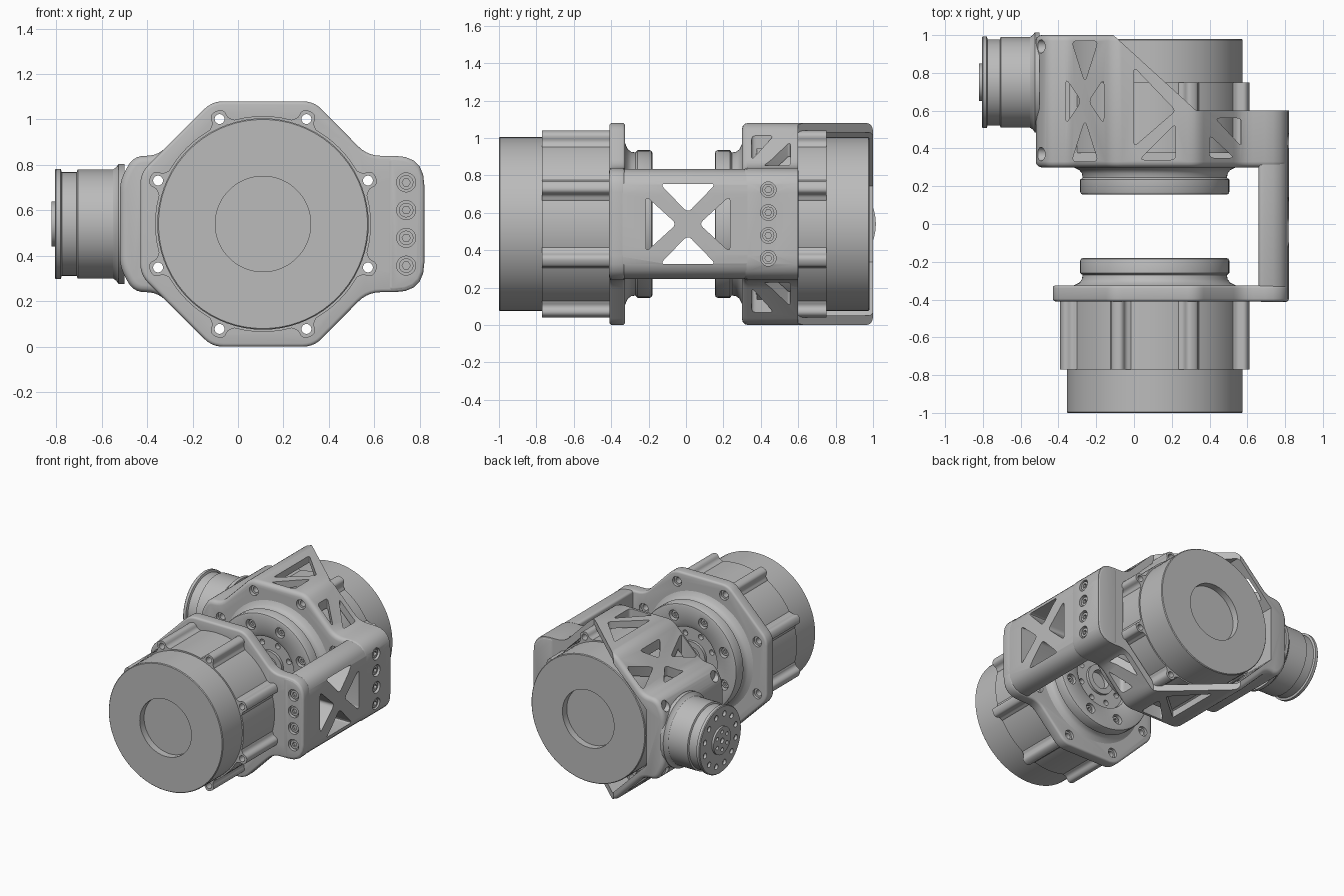
import bpy, bmesh
from math import sin, cos, pi, radians
from mathutils import Vector, Matrix

old = bpy.data.objects.get("Cube")
if old:
    bpy.data.objects.remove(old)

CX, CZ = 0.11, 0.54                      # main joint axis
grey = bpy.data.materials.new("machined_grey")
grey.use_nodes = True
grey.diffuse_color = (0.5, 0.5, 0.5, 1)
grey.node_tree.nodes["Principled BSDF"].inputs["Base Color"].default_value = (0.5, 0.5, 0.5, 1)


# ---------- helpers ----------
def place(axis, u, v, w):
    return Vector({'x': (w, u, v), 'y': (u, w, v), 'z': (u, v, w)}[axis])


def finish(name, bm):
    bmesh.ops.recalc_face_normals(bm, faces=bm.faces)
    me = bpy.data.meshes.new(name)
    bm.to_mesh(me)
    bm.free()
    me.materials.append(grey)
    ob = bpy.data.objects.new(name, me)
    bpy.context.collection.objects.link(ob)
    return ob


def rounded(pts, default=0.0, steps=5):
    """Round each corner (u, v[, setback]) with a short curve."""
    out = []
    for i, p in enumerate(pts):
        c = Vector(p[:2])
        d = p[2] if len(p) > 2 else default
        if d == 0:
            out.append(c)
            continue
        a, b = Vector(pts[i - 1][:2]), Vector(pts[(i + 1) % len(pts)][:2])
        a, b = c + (a - c).normalized() * d, c + (b - c).normalized() * d
        for k in range(steps + 1):
            t = k / steps
            out.append(a * (1 - t) ** 2 + c * 2 * t * (1 - t) + b * t * t)
    return out


def prism(name, axis, outlines, w0, w1, bevel=0):
    bm = bmesh.new()
    for pts in outlines:
        face = bm.faces.new([bm.verts.new(place(axis, p[0], p[1], w0)) for p in pts])
        ext = bmesh.ops.extrude_face_region(bm, geom=[face], use_keep_orig=True)
        new = [g for g in ext["geom"] if isinstance(g, bmesh.types.BMVert)]
        bmesh.ops.translate(bm, verts=new, vec=place(axis, 0, 0, w1 - w0))
    ob = finish(name, bm)
    if bevel:
        m = ob.modifiers.new("Edge", 'BEVEL')
        m.width, m.segments, m.limit_method = bevel, 3, 'ANGLE'
        m.angle_limit, m.use_clamp_overlap = radians(50), False
        apply(ob, m)
    return ob


def apply(ob, mod):
    with bpy.context.temp_override(object=ob, active_object=ob, selected_objects=[ob]):
        bpy.ops.object.modifier_apply(modifier=mod.name)


def cut(ob, *cutters):
    for c in cutters:
        m = ob.modifiers.new("Cut", 'BOOLEAN')
        m.operation, m.object, m.solver = 'DIFFERENCE', c, 'EXACT'
        apply(ob, m)
        bpy.data.objects.remove(c)


def circle(u, v, r, n=20):
    return [(u + r * cos(2 * pi * k / n), v + r * sin(2 * pi * k / n)) for k in range(n)]


def ring(u, v, radius, r, n=8, n_side=16):
    return [circle(u + radius * cos(2 * pi * (k + .5) / n),
                   v + radius * sin(2 * pi * (k + .5) / n), r, n_side) for k in range(n)]


def lathe(name, axis, u, v, profile, n=72):
    bm = bmesh.new()
    vs = [bm.verts.new(place(axis, u + r, v, w)) for r, w in profile]
    es = [bm.edges.new(e) for e in zip(vs, vs[1:])]
    bmesh.ops.spin(bm, geom=vs + es, cent=place(axis, u, v, 0), axis=place(axis, 0, 0, 1),
                   angle=2 * pi, steps=n, use_merge=False)
    bmesh.ops.remove_doubles(bm, verts=bm.verts, dist=1e-5)
    return finish(name, bm)


def lattice(u, v, top, side):
    """Four triangles leaving an X; each spec is (near, far, half width)."""
    tris = []
    for s in (1, -1):
        n, f, h = top
        tris.append([(u, v + s * n), (u + h, v + s * f), (u - h, v + s * f)])
        n, f, h = side
        tris.append([(u + s * n, v), (u + s * f, v - h), (u + s * f, v + h)])
    return [rounded(t, 0.03, 4) for t in tris]


def mirror_z(half):
    """Close an upper half outline, given relative to the axis height."""
    low = [(p[0], -p[1]) + tuple(p[2:]) for p in reversed(half)]
    return rounded([(p[0], p[1] + CZ) + tuple(p[2:]) for p in half + low])


ear = [(0.82, 0.30, 0.13), (0.57, 0.30, 0.06), (0.334, 0.54, 0.05), (-0.114, 0.54, 0.05)]

# ---------- front flange ----------
flange = prism("front_flange", 'y', [mirror_z(ear + [(-0.43, 0.224, 0.05)])], -0.41, -0.325, 0.015)
cut(flange, prism("cutter", 'y', ring(CX, CZ, 0.5, 0.022), -0.5, -0.2),
    prism("cutter", 'y', ring(CX, CZ, 0.5, 0.036), -0.345, -0.2))

# ---------- rear housing ----------
housing = prism("rear_housing", 'y',
                [mirror_z(ear + [(-0.354, 0.30, 0.05), (-0.46, 0.30, 0.05), (-0.52, 0.19, 0.05)])],
                0.30, 1.0, 0.03)
octagon = ring(CX, CZ, 0, 0)
octagon = [(CX + 0.53 * cos(pi / 8 + k * pi / 4), CZ + 0.53 * sin(pi / 8 + k * pi / 4)) for k in range(8)]
slope = [(-0.12, 1.01), (0.33, 0.6), (0.9, 0.6), (0.9, 1.1), (-0.12, 1.1)]
cut(housing, prism("cutter", 'y', [octagon], 0.38, 1.1),
    prism("cutter", 'z', [slope], -0.1, 1.2),
    prism("cutter", 'y', ring(CX, CZ, 0.5, 0.022), 0.2, 0.5),
    prism("cutter", 'y', ring(CX, CZ, 0.5, 0.036), 0.2, 0.325))
windows = lattice(-0.26, 0.65, (0.10, 0.32, 0.07), (0.02, 0.10, 0.12))
windows += [rounded(t, 0.025, 4) for t in (
    [(0, 0.83), (0, 0.41), (0.22, 0.60)], [(0.03, 0.34), (0.22, 0.34), (0.22, 0.53)],
    [(0.40, 0.35), (0.53, 0.35), (0.40, 0.47)], [(0.43, 0.56), (0.57, 0.56), (0.57, 0.41)])]
for lo, hi in ((0.78, 1.2), (-0.1, 0.30)):
    cut(housing, prism("cutter", 'z', windows, lo, hi))
cut(housing, prism("cutter", 'x', [circle(y, CZ + s * 0.24, 0.036) for y in (0.37, 0.94)
                                   for s in (1, -1)], -0.6, -0.47))

# ---------- side arm joining both ----------
arm_shape = mirror_z([(0.82, 0.295, 0.13), (0.66, 0.295, 0.02)])
arm = prism("side_arm", 'y', [arm_shape], -0.412, 0.602, 0.015)
heights = [CZ + k * 0.122 for k in (-1.5, -0.5, 0.5, 1.5)]
cut(arm, prism("cutter", 'x', lattice(0.01, CZ, (0.06, 0.215, 0.15), (0.06, 0.225, 0.15)), 0.5, 1),
    prism("cutter", 'x', [circle(0.44, z, 0.042) for z in heights], 0.79, 1),
    prism("cutter", 'y', [circle(0.74, z, 0.042) for z in heights], -0.5, -0.385))
cut(flange, prism("cutter", 'y', [circle(0.74, z, 0.042) for z in heights], -0.5, -0.385))
cut(housing, prism("cutter", 'x', [circle(0.44, z, 0.042) for z in heights], 0.79, 1))

# screws sunk in the arm
side_screws = prism("side_screws", 'x', [circle(0.44, z, 0.032) for z in heights], 0.77, 0.808)
cut(side_screws, prism("cutter", 'x', [circle(0.44, z, 0.018, 6) for z in heights], 0.79, 1))
front_screws = prism("front_screws", 'y', [circle(0.74, z, 0.032) for z in heights], -0.40, -0.36)
cut(front_screws, prism("cutter", 'y', [circle(0.74, z, 0.018, 6) for z in heights], -0.5, -0.38))


# ---------- large motors ----------
def motor(name, end, step, base):
    s = 1 if end > base else -1
    lathe(name + "_body", 'y', CX, CZ, [
        (0, end - s * 0.05), (0.21, end - s * 0.05), (0.21, end), (0.46, end), (0.465, end - s * 0.005),
        (0.465, step), (0.475, step), (0.475, base), (0, base)])
    half = [(0.43, 0.085), (0.472, 0.06, 0.015), (0.49, 0.036, 0.015), (0.537, 0.034, 0.03)]
    lobe = rounded(half + [(p[0], -p[1]) + p[2:] for p in reversed(half)])
    lobes = []
    for k in range(8):
        turn = Matrix.Rotation(pi / 8 + k * pi / 4, 2)
        lobes.append([turn @ p + Vector((CX, CZ)) for p in lobe])
    ob = prism(name + "_bolt_lobes", 'y', lobes, base, step)
    cut(ob, prism("cutter", 'y', ring(CX, CZ, 0.5, 0.022), -1.1, 1.1))


motor("front_motor", -1.0, -0.77, -0.41)
motor("rear_motor", 0.98, 0.75, 0.375)


# ---------- output hubs facing each other ----------
def hub(name, base, s):
    shape = [(0, .06), (.07, .06), (.07, .105), (.11, .105), (.11, .085), (.215, .085), (.22, .12),
             (.25, .135), (.38, .145), (.39, .141), (.395, .13), (.395, .065), (.382, .055),
             (.386, .032), (.40, .014), (.43, 0), (.43, -.02), (0, -.02)]
    ob = lathe(name, 'y', CX, CZ, [(r, base + s * h) for r, h in shape])
    cut(ob, prism("cutter", 'y', ring(CX, CZ, 0.31, 0.038), base + s * 0.10, base + s * 0.2),
        prism("cutter", 'y', ring(CX, CZ, 0.165, 0.02), base + s * 0.05, base + s * 0.2))
    bolts = prism(name + "_screws", 'y', ring(CX, CZ, 0.31, 0.028), base + s * 0.09, base + s * 0.122)
    cut(bolts, prism("cutter", 'y', ring(CX, CZ, 0.31, 0.015, 8, 6), base + s * 0.105, base + s * 0.2))


hub("front_hub", -0.325, 1)
hub("rear_hub", 0.30, -1)

# ---------- small side motor ----------
MY = 0.75
small = lathe("small_motor", 'x', MY, CZ, [
    (0, -0.50), (0.265, -0.50), (0.265, -0.525), (0.25, -0.535), (0.24, -0.55), (0.24, -0.705),
    (0.228, -0.71), (0.228, -0.775), (0.243, -0.78), (0.243, -0.80), (0.238, -0.805),
    (0.10, -0.805), (0.10, -0.82), (0, -0.82)])
cut(small, prism("cutter", 'x', ring(MY, CZ, 0.185, 0.02, 12, 12), -0.9, -0.785),
    prism("cutter", 'x', ring(MY, CZ, 0.065, 0.014, 6, 12) + [circle(MY, CZ, 0.02)], -0.9, -0.80))

# ---------- shading ----------
bpy.ops.object.select_all(action='DESELECT')
for ob in bpy.context.collection.objects:
    if ob.type == 'MESH':
        ob.select_set(True)
        bpy.context.view_layer.objects.active = ob
bpy.ops.object.shade_smooth_by_angle(angle=radians(32))
